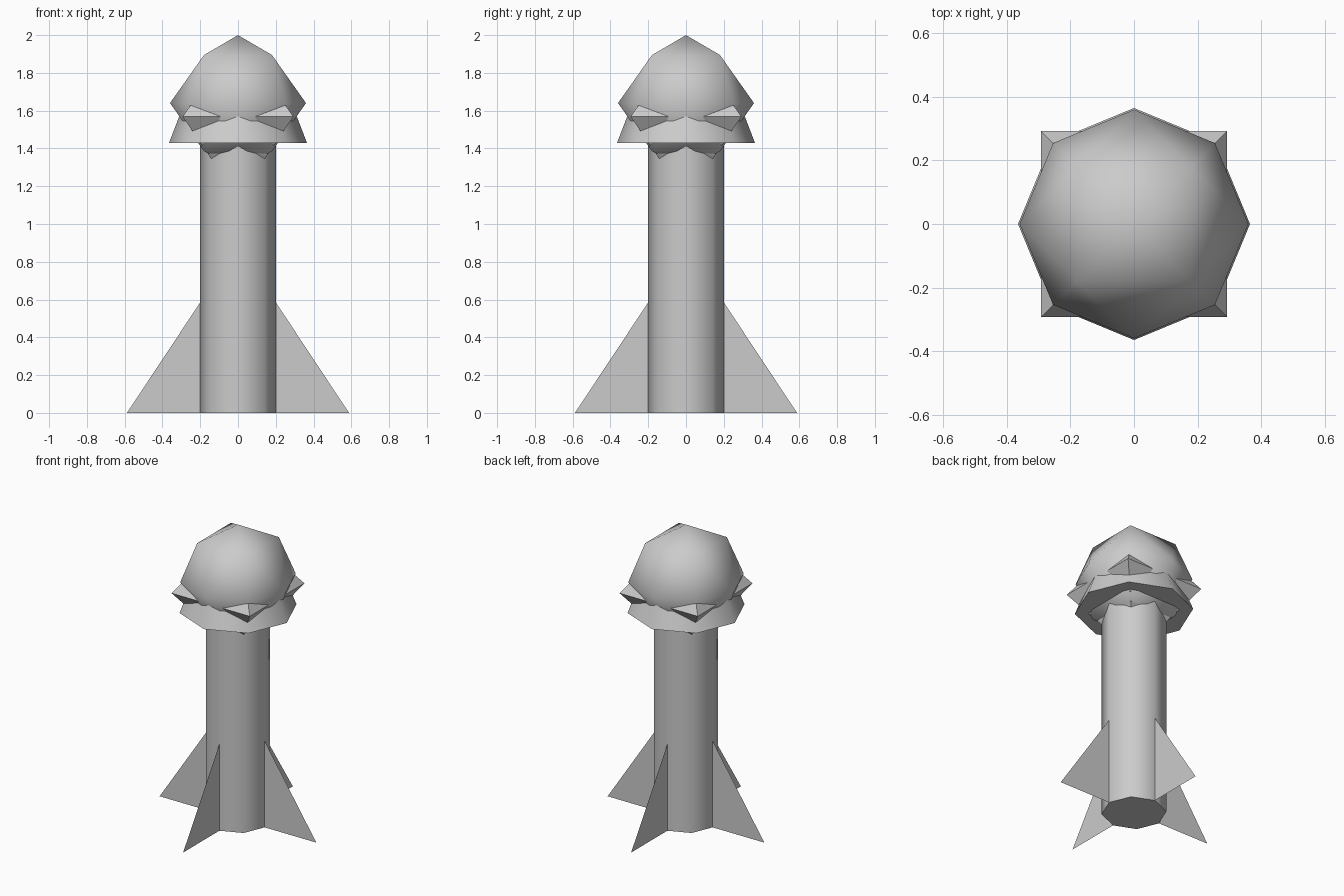
import bpy, bmesh
from math import radians, pi, cos, sin
from mathutils import Matrix, Vector

if "Cube" in bpy.data.objects:
    bpy.data.objects.remove(bpy.data.objects["Cube"])


def make(name, bm, smooth=None):
    bmesh.ops.recalc_face_normals(bm, faces=bm.faces)
    me = bpy.data.meshes.new(name)
    bm.to_mesh(me)
    bm.free()
    ob = bpy.data.objects.new(name, me)
    bpy.context.collection.objects.link(ob)
    if smooth:
        bpy.ops.object.select_all(action='DESELECT')
        ob.select_set(True)
        bpy.context.view_layer.objects.active = ob
        bpy.ops.object.shade_smooth_by_angle(angle=radians(smooth))
    return ob


def cone(name, r1, r2, z1, z2):
    """Closed eight-sided frustum with corners on the axes."""
    bm = bmesh.new()
    rings = [[bm.verts.new((r * cos(i * pi / 4), r * sin(i * pi / 4), z)) for i in range(8)]
             for r, z in ((r1, z1), (r2, z2))]
    for i in range(8):
        j = (i + 1) % 8
        bm.faces.new((rings[0][i], rings[0][j], rings[1][j], rings[1][i]))
    for ring in rings:
        bm.faces.new(ring)
    return make(name, bm, 50)


def octahedron(half, height, z):
    """Double pyramid whose square waist has corners at (+-half, +-half)."""
    bm = bmesh.new()
    ring = [bm.verts.new((x * half, y * half, z))
            for x, y in ((1, 1), (-1, 1), (-1, -1), (1, -1))]
    for tip in (bm.verts.new((0, 0, z + height)), bm.verts.new((0, 0, z - height))):
        for i in range(4):
            bm.faces.new((ring[i], ring[(i + 1) % 4], tip))
    return bm


# Body tube and flared skirt under the head
cone("body_tube", 0.2, 0.2, 0.0, 1.43)
cone("skirt", 0.365, 0.265, 1.43, 1.69)

# Domed head: once-subdivided octahedron pushed out to a sphere
R = 0.36
bm = octahedron(R * 0.5 ** 0.5, R, 0)
bmesh.ops.subdivide_edges(bm, edges=bm.edges[:], cuts=1, use_grid_fill=True)
for v in bm.verts:
    v.co = v.co.normalized() * R
bmesh.ops.translate(bm, verts=bm.verts, vec=(0, 0, 2 - R))
make("head_dome", bm, 60)

# Double pyramid whose corners poke out as four spikes
make("corner_spikes", octahedron(0.293, 0.43, 1.568))

# Four thin triangular fins
for k in range(4):
    bm = bmesh.new()
    rot = Matrix.Rotation(k * pi / 2, 3, 'Z')
    bm.faces.new([bm.verts.new(rot @ Vector(p))
                  for p in ((0.2, 0, 0), (0.588, 0, 0), (0.2, 0, 0.585))])
    make(f"fin_{k + 1}", bm)
